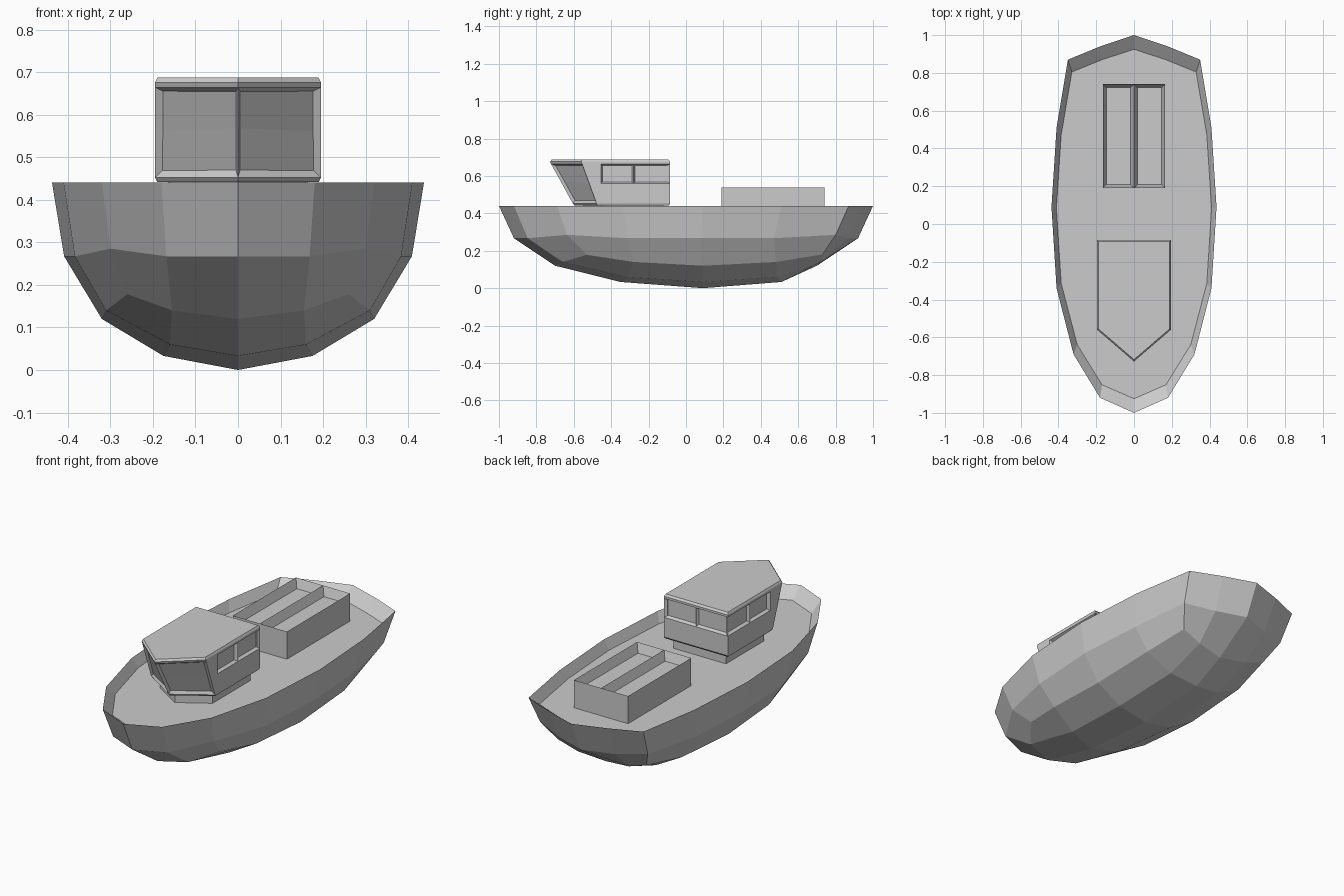
import bpy
import bmesh

cube = bpy.data.objects.get("Cube")
if cube:
    bpy.data.objects.remove(cube, do_unlink=True)

grey = bpy.data.materials.new("plain_grey")
grey.use_nodes = True
shade = (0.6, 0.6, 0.6, 1)
grey.diffuse_color = shade
grey.node_tree.nodes["Principled BSDF"].inputs["Base Color"].default_value = shade


def finish(bm, name):
    """Turn a bmesh into a named, coloured object."""
    bmesh.ops.recalc_face_normals(bm, faces=bm.faces[:])
    mesh = bpy.data.meshes.new(name)
    bm.to_mesh(mesh)
    bm.free()
    mesh.materials.append(grey)
    obj = bpy.data.objects.new(name, mesh)
    bpy.context.collection.objects.link(obj)
    return obj


def bridge(bm, lower, upper, closed=False):
    """Join two rows of vertices with quads and return the faces."""
    count = len(lower) if closed else len(lower) - 1
    faces = []
    for i in range(count):
        j = (i + 1) % len(lower)
        faces.append(bm.faces.new((lower[i], lower[j], upper[j], upper[i])))
    return faces


def symmetric(half):
    """Complete an outline whose first and last points lie on the centre line."""
    return half + [(-x, y) for x, y in reversed(half[1:-1])]


def loft(bm, levels):
    """Capped loft through (outline, height) levels; returns the bands of faces."""
    rows = [[bm.verts.new((x, y, z)) for x, y in outline] for outline, z in levels]
    bands = [bridge(bm, a, b, True) for a, b in zip(rows, rows[1:])]
    bm.faces.new(rows[0])
    bm.faces.new(rows[-1])
    bmesh.ops.recalc_face_normals(bm, faces=bm.faces[:])
    return bands


# Hull: bow to stern outlines of one side, mirrored
rim_line = [(0, -1), (0.18, -0.92), (0.32, -0.69), (0.41, -0.34), (0.437, 0.09),
            (0.41, 0.51), (0.35, 0.87), (0.18, 0.94), (0, 1)]
bilge_line = [(0, -0.7, 0.12), (0.155, -0.66, 0.14), (0.26, -0.53, 0.178),
              (0.31, -0.28, 0.14), (0.32, 0.09, 0.12), (0.31, 0.48, 0.14),
              (0.27, 0.73, 0.18), (0.155, 0.72, 0.14), (0, 0.7, 0.12)]
keel_line = [(0, -0.35, 0.033), (0.16, -0.31, 0.06), (0.175, 0.09, 0.033),
             (0.16, 0.49, 0.06), (0, 0.51, 0.033), (0, 0.09, 0)]

bm = bmesh.new()
rim = [bm.verts.new((x, y, 0.44)) for x, y in rim_line]
waist = [bm.verts.new((x * 0.935, y * 0.92, 0.285 if i in (2, 6) else 0.267))
         for i, (x, y) in enumerate(rim_line)]
bilge = [bm.verts.new(p) for p in bilge_line]
keel = [bm.verts.new(p) for p in keel_line]
deck = [bm.verts.new((x * 0.94, y * 0.925, 0.385)) for x, y in rim_line]

bridge(bm, waist, rim)
bridge(bm, bilge, waist)
bridge(bm, rim, deck)
bm.faces.new(deck)
bottom = [bilge[:3],
          [keel[0], keel[1], bilge[3]],
          [keel[5], keel[2], bilge[4]],
          [keel[4], keel[3], bilge[5]],
          [bilge[8], bilge[7], bilge[6]]]
for row, following in zip(bottom, bottom[1:]):
    bridge(bm, row, following)
bmesh.ops.mirror(bm, geom=bm.verts[:] + bm.edges[:] + bm.faces[:],
                 axis='X', merge_dist=0.0005)
finish(bm, "hull")

# Cargo hold: box with two sunken hatches side by side
bm = bmesh.new()
hold_outline = symmetric([(0, 0.19), (0.165, 0.19), (0.165, 0.74), (0, 0.74)])
low, high = [[bm.verts.new((x, y, z)) for x, y in hold_outline] for z in (0.375, 0.537)]
bridge(bm, low, high, True)
bm.faces.new(low)
hatches = [bm.faces.new(high[:4]), bm.faces.new(high[3:] + high[:1])]
bmesh.ops.recalc_face_normals(bm, faces=bm.faces[:])
bmesh.ops.inset_individual(bm, faces=hatches, thickness=0.026, depth=-0.05)
finish(bm, "cargo_hold")

# Cabin base: small plinth under the wheelhouse
bm = bmesh.new()
plinth = symmetric([(0, -0.12), (0.16, -0.12), (0.16, -0.45), (0, -0.55)])
loft(bm, [(plinth, 0.375), (plinth, 0.455)])
finish(bm, "cabin_base")


def cabin_outline(t, size=1.0):
    """Wheelhouse outline, its bow end leaning forward as t goes from 0 to 1."""
    half = [(0, -0.085), (0.195, -0.085), (0.195, -0.28), (0.195, -0.455),
            (0.195, -0.475 - 0.085 * t), (0, -0.6 - 0.128 * t)]
    return symmetric([(x * size, -0.38 + (y + 0.38) * size) for x, y in half])


# Wheelhouse: forward-leaning walls, chamfered roof, sunken windows
bm = bmesh.new()
bands = loft(bm, [(cabin_outline(0, 0.975), 0.442), (cabin_outline(0.04), 0.452),
                  (cabin_outline(0.5), 0.56), (cabin_outline(0.95), 0.664),
                  (cabin_outline(1), 0.676), (cabin_outline(1, 0.97), 0.687)])
front = (4, 5)
windows = [f for i, f in enumerate(bands[2]) if i not in front]
wide = [f for f in windows if f.calc_area() > 0.012]
bmesh.ops.inset_individual(bm, faces=wide, thickness=0.012, depth=-0.016)
for i in front:
    bmesh.ops.inset_region(bm, faces=[bands[1][i], bands[2][i]],
                           thickness=0.014, depth=-0.012, use_even_offset=True)
finish(bm, "wheelhouse")
